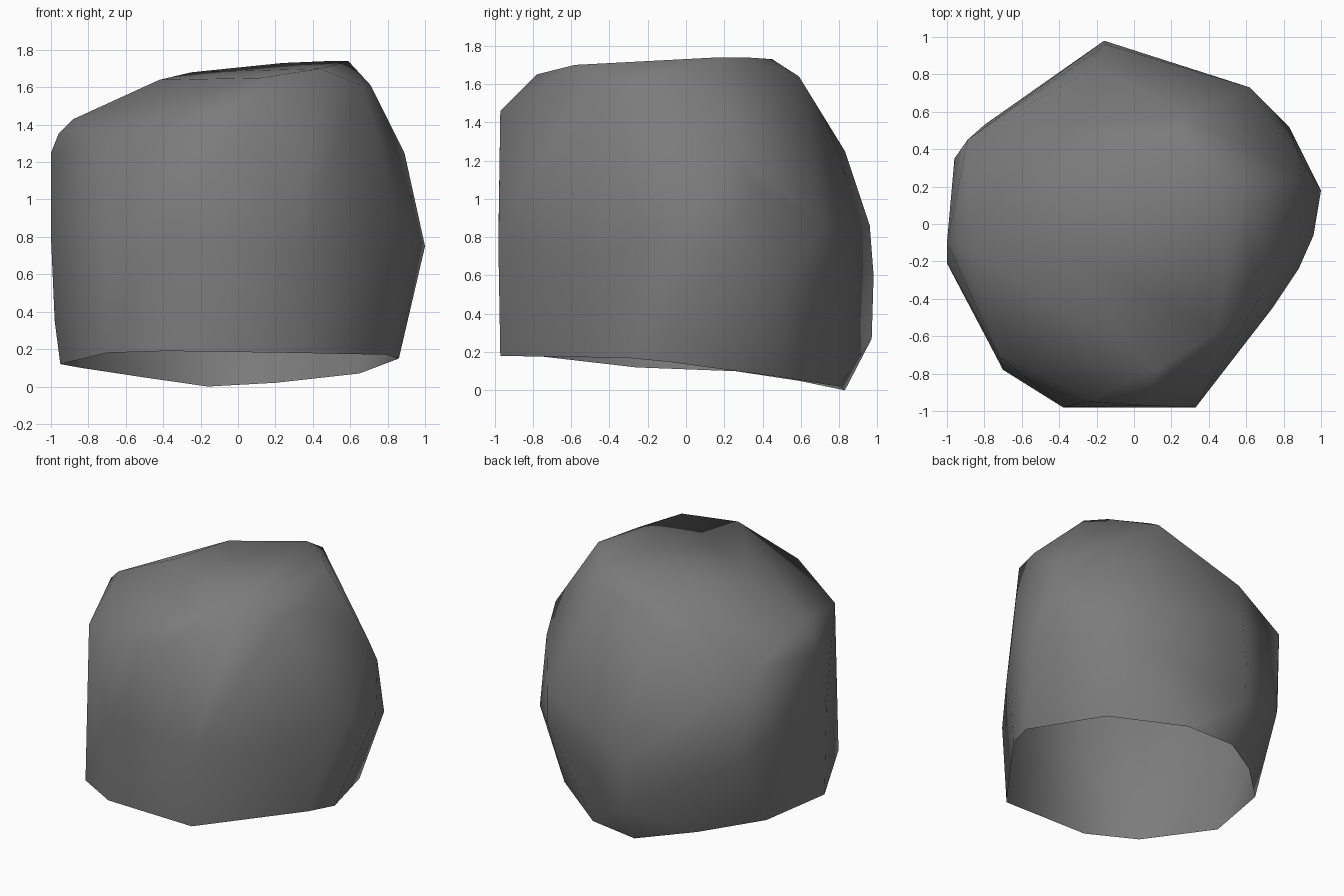
import bpy
import bmesh

# Remove the default object
default_object = bpy.data.objects.get("Cube")
if default_object:
    bpy.data.objects.remove(default_object, do_unlink=True)


def flat_material(name, colour):
    material = bpy.data.materials.new(name)
    material.use_nodes = True
    material.diffuse_color = colour
    shader = material.node_tree.nodes["Principled BSDF"]
    shader.inputs["Base Color"].default_value = colour
    shader.inputs["Roughness"].default_value = 1
    return material


# Open rim where the boulder meets the ground
ground_rim = [
    (-.95, -.26, .12), (-.7, -.78, .18), (-.38, -.97, .19), (.3, -.97, .18),
    (.79, -.31, .17), (.86, -.1, .15), (.65, .49, .07), (.2, .8, .02),
    (-.16, .83, 0), (-.51, .59, .05), (-.84, .26, .1),
]

# Widest girth of the boulder
girth = [
    (-1, -.21, .8), (-.98, -.2, .35), (-.38, -.98, .8), (.33, -.98, .75),
    (.74, -.45, .7), (.88, -.24, .8), (.96, -.06, .8), (1, .18, .75),
    (.83, .52, .6), (.62, .73, .6), (.62, .73, .86), (-.16, .98, .6),
    (-.16, .97, .27), (-.15, .96, .86), (-.8, .53, .6), (-.96, .35, .8),
]

# Sloping shoulders under the crown
shoulders = [
    (-1, -.1, 1.25), (-.96, -.11, 1.35), (-.88, -.14, 1.43),
    (-.89, .45, 1.29), (-.22, .83, 1.25), (.88, .37, 1.05),
    (.89, .25, 1.25), (.94, .2, .98), (.06, -.97, 1.46),
    (-.25, -.95, 1.41), (-.72, -.71, 1.3),
]

# Tilted flat crown
crown = [
    (-.42, -.12, 1.64), (.12, -.78, 1.65), (.44, -.58, 1.7), (.66, -.41, 1.61),
    (.71, -.2, 1.61), (.59, .18, 1.74), (.48, .3, 1.74), (.28, .59, 1.64),
    (.24, .45, 1.73), (-.25, .24, 1.68),
]

# Wrap the stone skin around all the corners
bm = bmesh.new()
rim_verts = {bm.verts.new(point) for point in ground_rim}
for point in girth + shoulders + crown:
    bm.verts.new(point)
bmesh.ops.convex_hull(bm, input=list(bm.verts))

# Open the underside
underside = [face for face in bm.faces if all(v in rim_verts for v in face.verts)]
bmesh.ops.delete(bm, geom=underside, context="FACES")
loose = [v for v in bm.verts if not v.link_faces]
bmesh.ops.delete(bm, geom=loose, context="VERTS")
for face in bm.faces:
    face.smooth = True

mesh = bpy.data.meshes.new("boulder")
bm.to_mesh(mesh)
bm.free()
mesh.materials.append(flat_material("stone grey", (.2, .2, .2, 1)))
boulder = bpy.data.objects.new("boulder", mesh)
bpy.context.collection.objects.link(boulder)
